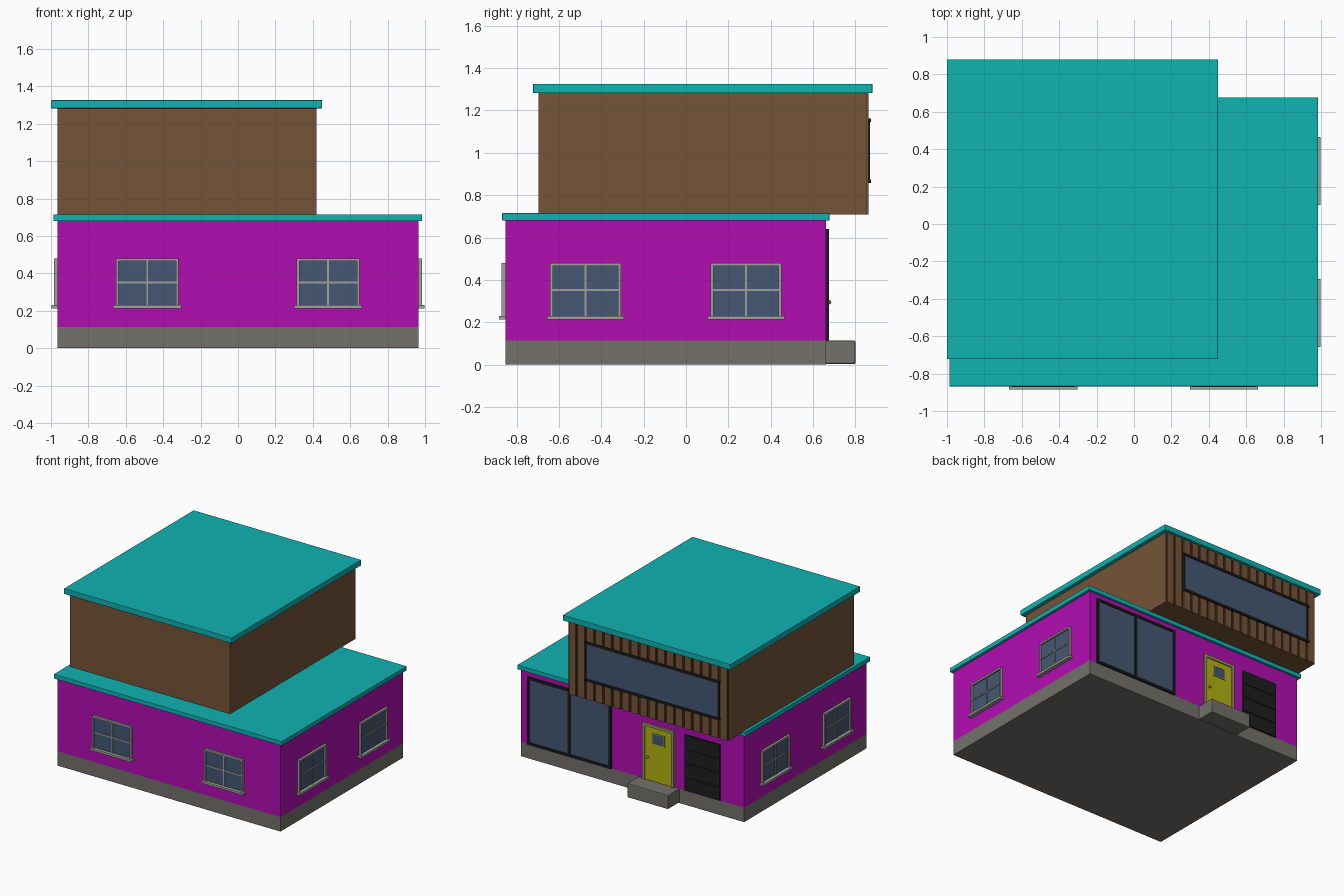
import bpy, bmesh, math
from mathutils import Matrix, Vector

if "Cube" in bpy.data.objects:
    bpy.data.objects.remove(bpy.data.objects["Cube"])


def material(name, rgb):
    m = bpy.data.materials.new(name)
    m.diffuse_color = (*rgb, 1)
    m.use_nodes = True
    m.node_tree.nodes["Principled BSDF"].inputs["Base Color"].default_value = m.diffuse_color
    return m


MAGENTA = material("magenta wall", (0.45, 0.004, 0.45))
TEAL = material("teal roof", (0.005, 0.45, 0.45))
BROWN = material("brown timber", (0.18, 0.09, 0.04))
DARKWOOD = material("dark timber", (0.045, 0.024, 0.012))
STONE = material("stone", (0.17, 0.165, 0.145))
TRIM = material("window trim", (0.36, 0.36, 0.33))
GLASS = material("glass", (0.058, 0.097, 0.17))
BLACK = material("black metal", (0.013, 0.013, 0.014))
YELLOW = material("yellow door", (0.45, 0.45, 0.005))
OLIVE = material("door trim", (0.33, 0.31, 0.13))
BRASS = material("brass", (0.3, 0.2, 0.03))


def boxes(name, mat, bounds, loc=(0, 0, 0), turn=0, bevel=0):
    """One object made of boxes, each given as (x0, x1, y0, y1, z0, z1)."""
    bm = bmesh.new()
    for x0, x1, y0, y1, z0, z1 in bounds:
        m = (Matrix.Translation(((x0 + x1) / 2, (y0 + y1) / 2, (z0 + z1) / 2))
             @ Matrix.Diagonal((x1 - x0, y1 - y0, z1 - z0, 1)))
        bmesh.ops.create_cube(bm, size=1, matrix=m)
    me = bpy.data.meshes.new(name)
    bm.to_mesh(me)
    bm.free()
    me.materials.append(mat)
    ob = bpy.data.objects.new(name, me)
    ob.location = loc
    ob.rotation_euler.z = turn
    bpy.context.collection.objects.link(ob)
    if bevel:
        b = ob.modifiers.new("bevel", "BEVEL")
        b.width, b.segments = bevel, 2
    return ob


def frame(x0, x1, y0, y1, z0, z1, t):
    """Four bars around a rectangle in the xz plane."""
    return [(x0, x0 + t, y0, y1, z0, z1), (x1 - t, x1, y0, y1, z0, z1),
            (x0 + t, x1 - t, y0, y1, z1 - t, z1), (x0 + t, x1 - t, y0, y1, z0, z0 + t)]


# Main volumes
boxes("foundation", STONE, [(-.965, .965, -.853, .66, 0, .113)])
boxes("ground_floor_walls", MAGENTA, [(-.965, .965, -.853, .66, .113, .68)])
boxes("lower_roof", TEAL, [(-.987, .985, -.868, .677, .68, .715)], bevel=.003)
boxes("upper_floor", BROWN, [(-.965, .42, -.697, .85, .71, 1.282)])
boxes("upper_roof", TEAL, [(-1, .45, -.722, .88, 1.282, 1.326)], bevel=.003)


# Four-pane windows, modelled facing -y and turned onto each wall
def window(name, loc, turn):
    w, z0, z1 = .168, .215, .48
    bars = frame(-w, w, -.018, .005, z0, z1, .014)
    bars += [(-.005, .005, -.012, .005, z0, z1),
             (-w, w, -.012, .005, .347, .357)]
    boxes(name + "_frame", TRIM, bars, loc, turn)
    boxes(name + "_sill", TRIM, [(-.182, .182, -.031, .005, .213, .23)], loc, turn)
    boxes(name + "_glass", GLASS, [(-.16, .16, -.006, .005, .22, .475)], loc, turn)


for i, x in enumerate((-.485, .482)):
    window(f"front_window_{i + 1}", (x, -.853, 0), 0)
for i, y in enumerate((-.475, .283)):
    window(f"right_window_{i + 1}", (.965, y, 0), math.pi / 2)
    window(f"left_window_{i + 1}", (-.965, y, 0), -math.pi / 2)

# Vertical timber cladding on the overhanging back
boxes("cladding_backing", DARKWOOD, [(-.963, .418, .849, .852, .712, 1.28)])
n = 18
pitch = 1.385 / n
boxes("cladding_slats", BROWN,
      [(-.965 + i * pitch + .009, -.965 + (i + 1) * pitch - .009, .85, .861, .71, 1.282)
       for i in range(n)])

# Long upper window
boxes("band_window_glass", GLASS, [(-.89, .26, .85, .866, .87, 1.15)])
boxes("band_window_frame", BLACK,
      [(-.9, .27, .85, .873, 1.145, 1.163), (-.9, .27, .85, .873, .857, .875),
       (-.895, -.88, .85, .869, .87, 1.15), (.25, .265, .85, .869, .87, 1.15)])

# Sliding glass door
boxes("sliding_door_glass", GLASS, [(.19, .895, .655, .666, .115, .63)])
boxes("sliding_door_frame", BLACK,
      frame(.18, .905, .655, .675, .113, .64, .018) + [(.534, .552, .655, .673, .113, .64)])

# Entrance door with small window, knob and step
boxes("door_leaf", YELLOW, [(-.35, -.108, .655, .668, .113, .535)])
boxes("door_frame", OLIVE,
      [(-.367, -.345, .655, .676, .113, .553), (-.113, -.091, .655, .676, .113, .553),
       (-.345, -.113, .655, .676, .532, .553)])
boxes("door_window_frame", OLIVE, frame(-.285, -.173, .655, .672, .405, .49, .007))
boxes("door_window_glass", GLASS, [(-.28, -.178, .655, .67, .41, .485)])
bpy.ops.mesh.primitive_uv_sphere_add(segments=16, ring_count=8, radius=.01,
                                     location=(-.14, .676, .295))
knob = bpy.context.object
knob.name = "door_knob"
knob.data.materials.append(BRASS)
bpy.ops.object.shade_smooth_by_angle()
boxes("door_step", STONE, [(-.405, -.053, .655, .80, .003, .113)], bevel=.006)

# Slatted black utility door
h = (.553 - .113) / 4
boxes("utility_door_backing", BLACK, [(-.76, -.457, .655, .664, .113, .553)])
boxes("utility_door_panels", BLACK,
      [(-.76, -.457, .655, .67, .113 + i * h + .003, .113 + (i + 1) * h - .003)
       for i in range(4)])
